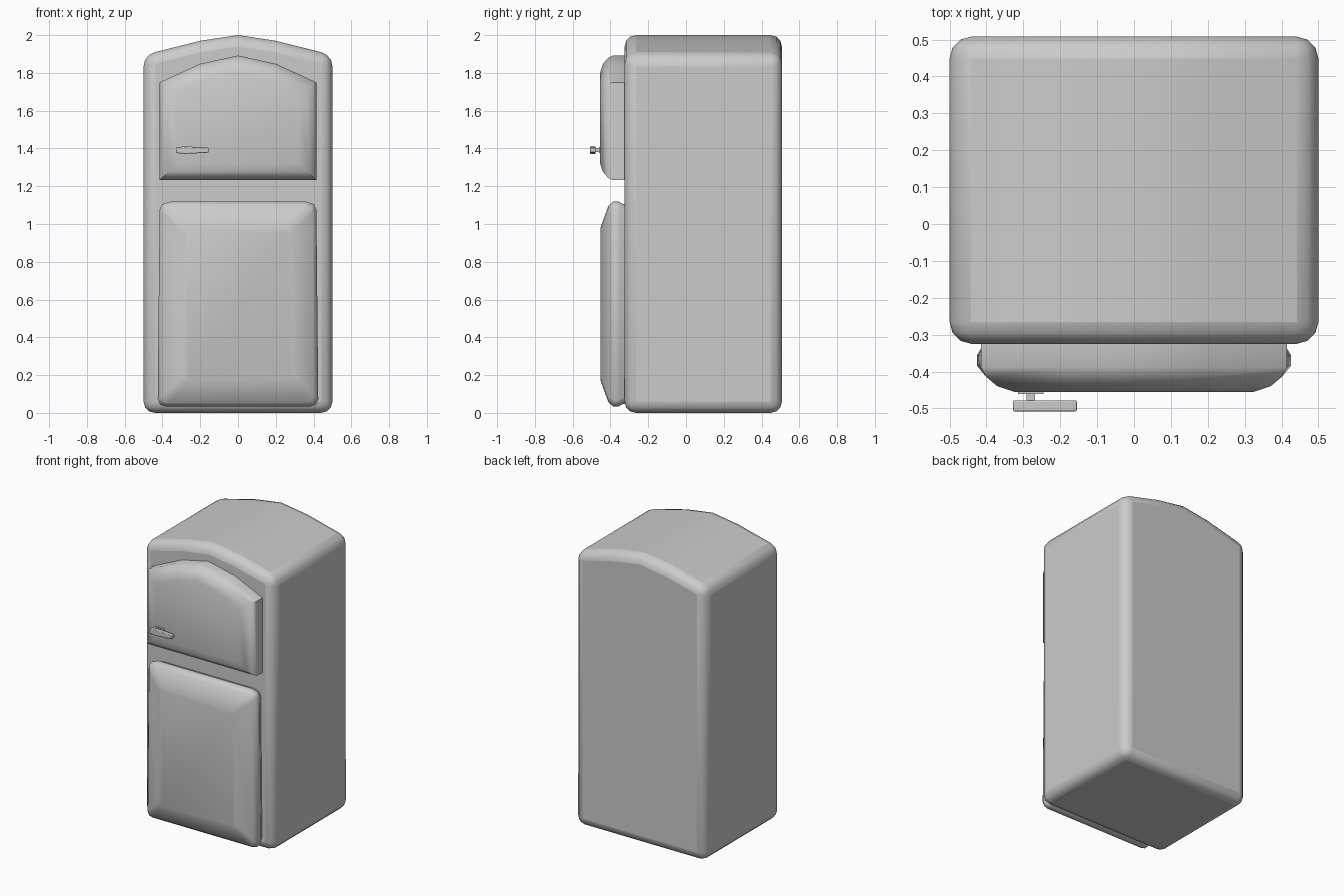
import bpy, bmesh

if "Cube" in bpy.data.objects:
    bpy.data.objects.remove(bpy.data.objects["Cube"])


def loft(name, outline, rings, angle=0.6):
    """Stack copies of an xz outline along y; rings are (y, inset)."""
    xs, zs = [p[0] for p in outline], [p[1] for p in outline]
    cx, cz = (min(xs) + max(xs)) / 2, (min(zs) + max(zs)) / 2
    hx, hz = max(xs) - cx, max(zs) - cz
    bm = bmesh.new()
    loops = []
    for y, d in rings:
        sx, sz = 1 - d / hx, 1 - d / hz
        loops.append([bm.verts.new((cx + (x - cx) * sx, y, cz + (z - cz) * sz))
                      for x, z in outline])
    n = len(outline)
    for a, b in zip(loops, loops[1:]):
        for i in range(n):
            j = (i + 1) % n
            bm.faces.new((a[i], a[j], b[j], b[i]))
    bm.faces.new(loops[0])
    bm.faces.new(loops[-1])
    bmesh.ops.recalc_face_normals(bm, faces=bm.faces)
    mesh = bpy.data.meshes.new(name)
    bm.to_mesh(mesh)
    bm.free()
    obj = bpy.data.objects.new(name, mesh)
    bpy.context.collection.objects.link(obj)
    bpy.ops.object.select_all(action='DESELECT')
    obj.select_set(True)
    bpy.context.view_layer.objects.active = obj
    bpy.ops.object.shade_smooth_by_angle(angle=angle)
    return obj


def bevel(obj, width, segments):
    m = obj.modifiers.new("bevel", 'BEVEL')
    m.width, m.segments = width, segments
    m.limit_method, m.angle_limit = 'ANGLE', 0.6


def mirrored(right):
    """Complete a right-hand half outline running bottom to top."""
    return right + [(-x, z) for x, z in reversed(right) if x > 0]


# Cabinet with an arched, faceted roof
cabinet = loft("cabinet", mirrored([(0.5, 0), (0.5, 1.895), (0.2, 1.97), (0, 2.0)]),
               [(0.508, 0), (-0.325, 0)], 0.9)
bevel(cabinet, 0.06, 3)

# Arched upper door with a rounded front
loft("upper_door", mirrored([(0.415, 1.232), (0.415, 1.75), (0.2, 1.848), (0, 1.892)]),
     [(-0.31, 0), (-0.388, 0), (-0.415, 0.015), (-0.44, 0.045), (-0.455, 0.09)], 0.9)

# Pillowed lower door with clipped corners
loft("lower_door", mirrored([(0.385, 0.035), (0.412, 0.044), (0.425, 0.07),
                             (0.415, 1.075), (0.402, 1.105), (0.36, 1.118)]),
     [(-0.31, 0.015), (-0.335, 0.012), (-0.355, 0), (-0.385, 0),
      (-0.41, 0.02), (-0.452, 0.135)], 0.9)

# Handle: mounting plate, stem and tapered bar
loft("handle_plate", [(-0.315, 1.375), (-0.245, 1.375), (-0.245, 1.408), (-0.315, 1.408)],
     [(-0.445, 0), (-0.461, 0)])
loft("handle_stem", [(-0.292, 1.38), (-0.268, 1.38), (-0.268, 1.402), (-0.292, 1.402)],
     [(-0.455, 0), (-0.485, 0)])
bar = loft("handle_bar", [(-0.328, 1.376), (-0.28, 1.371), (-0.155, 1.378),
                          (-0.155, 1.404), (-0.28, 1.411), (-0.328, 1.406)],
           [(-0.478, 0), (-0.508, 0)])
bevel(bar, 0.004, 2)
